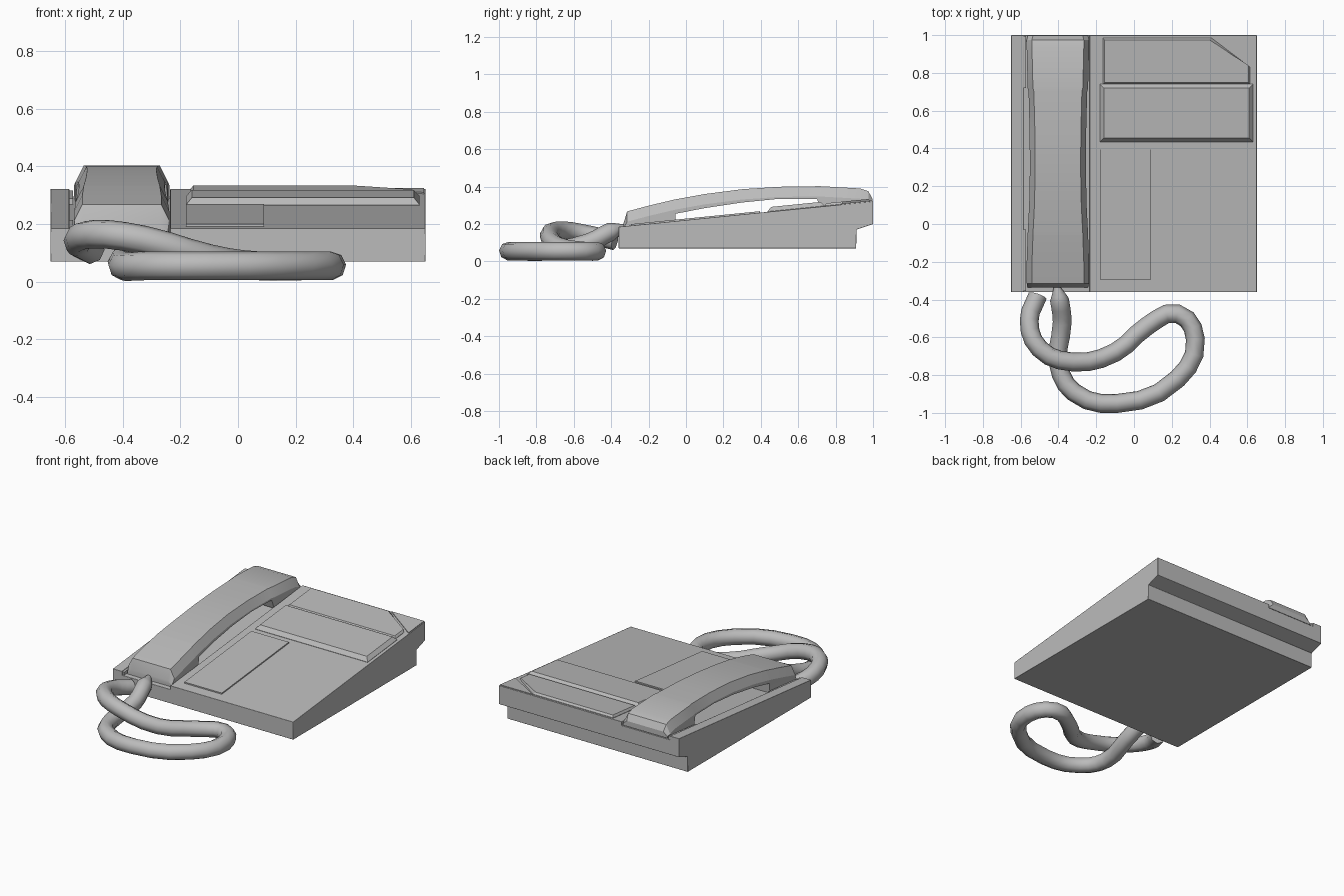
import bpy, bmesh, math
from mathutils import Vector

if "Cube" in bpy.data.objects:
    bpy.data.objects.remove(bpy.data.objects["Cube"], do_unlink=True)

# Single plastic colour
grey = bpy.data.materials.new("grey plastic")
grey.use_nodes = True
colour = (0.5, 0.5, 0.5, 1)
grey.diffuse_color = colour
grey.node_tree.nodes["Principled BSDF"].inputs["Base Color"].default_value = colour


def deck(y):
    """Height of the sloping top of the housing."""
    return 0.185 + 0.1 * (y + 0.36)


def loft(name, rings):
    """Skin a row of matching closed rings and cap both ends."""
    bm = bmesh.new()
    rows = [[bm.verts.new(p) for p in ring] for ring in rings]
    n = len(rows[0])
    for a, b in zip(rows, rows[1:]):
        for i in range(n):
            j = (i + 1) % n
            bm.faces.new((a[i], a[j], b[j], b[i]))
    bm.faces.new(rows[0])
    bm.faces.new(rows[-1])
    bmesh.ops.recalc_face_normals(bm, faces=bm.faces)
    mesh = bpy.data.meshes.new(name)
    bm.to_mesh(mesh)
    bm.free()
    mesh.materials.append(grey)
    obj = bpy.data.objects.new(name, mesh)
    bpy.context.collection.objects.link(obj)
    return obj


def smooth(obj, degrees):
    bpy.ops.object.select_all(action="DESELECT")
    obj.select_set(True)
    bpy.context.view_layer.objects.active = obj
    bpy.ops.object.shade_smooth_by_angle(angle=math.radians(degrees))


def bevel(obj, width, segments):
    mod = obj.modifiers.new("soft edges", "BEVEL")
    mod.width, mod.segments = width, segments
    mod.limit_method = "ANGLE"
    mod.angle_limit = math.radians(40)


def slab(name, outline, height, inset=0.0):
    """Raised plate lying on the sloping deck, with optional sloped sides."""
    centre = sum((Vector(p) for p in outline), Vector((0, 0))) / len(outline)
    low = [(x, y, deck(y) - 0.005) for x, y in outline]
    rim = [(x, y, deck(y) + 0.002) for x, y in outline]
    top = []
    for x, y in outline:
        x -= math.copysign(inset, x - centre.x)
        y -= math.copysign(inset, y - centre.y)
        top.append((x, y, deck(y) + height))
    return loft(name, [low, rim, top])


def rect(x0, x1, y0, y1):
    return [(x0, y0), (x1, y0), (x1, y1), (x0, y1)]


# Wedge housing with the handset channel and the undercut back
LEFT, RIGHT, DEPTH = -0.585, -0.235, 0.025
rings = []
for y, zb in ((-0.36, 0.07), (0.91, 0.07), (0.911, 0.17), (1.0, 0.2)):
    z = deck(y)
    section = [(-0.65, zb), (-0.65, z), (LEFT, z), (LEFT, z - DEPTH),
               (RIGHT, z - DEPTH), (RIGHT, z), (0.65, z), (0.65, zb)]
    rings.append([(x, y, h) for x, h in section])
housing = loft("housing", rings)
bevel(housing, 0.01, 2)
smooth(housing, 30)

# Cradle cheeks at both ends of the channel
for end, y0, y1 in (("front", -0.355, -0.03), ("rear", 0.72, 0.995)):
    for side, x0, x1 in (("right", LEFT - 0.005, -0.572), ("left", -0.236, RIGHT + 0.005)):
        cheek = [[(x, y, deck(y) - drop) for x, y in rect(x0, x1, y0, y1)]
                 for drop in (DEPTH + 0.002, 0.004)]
        loft(f"{end}_{side}_cradle_cheek", cheek)

# Plates on the deck
slab("button_plate", rect(-0.18, 0.09, -0.295, 0.395), 0.008)
slab("display_block", rect(-0.18, 0.63, 0.435, 0.74), 0.025, 0.02)
slab("rear_plate", [(-0.165, 0.74), (0.615, 0.74), (0.615, 0.83), (0.41, 0.985), (-0.165, 0.985)],
     0.015, 0.01)
slab("corner_plate", [(0.41, 0.995), (0.645, 0.835), (0.645, 0.995)], 0.005)

# Handset: arched, chamfered on top, with a deeper pad at each end
stations = [  # y, underside, top, half width
    (-0.335, 0.165, 0.2, 0.16), (-0.315, 0.165, 0.267, 0.165),
    (-0.2, 0.18, 0.298, 0.165), (-0.06, 0.19, 0.331, 0.16),
    (-0.055, 0.255, 0.332, 0.16), (0.1, 0.285, 0.36, 0.152),
    (0.3, 0.315, 0.386, 0.148), (0.5, 0.335, 0.399, 0.15),
    (0.7, 0.335, 0.402, 0.155), (0.72, 0.275, 0.402, 0.16),
    (0.93, 0.29, 0.39, 0.165), (0.975, 0.3, 0.375, 0.165), (0.997, 0.3, 0.335, 0.16)]
rings = []
for y, zb, zt, w in stations:
    zm = max(zb + 0.01, zt - 0.055)
    half = [(w, zb), (w, zm), (w - 0.028, zt)]
    section = half + [(-x, z) for x, z in reversed(half)]
    rings.append([(x - 0.403, y, z) for x, z in section])
smooth(loft("handset", rings), 25)

# Looping cord from the housing to the handset
path = [(-0.51, -0.38, 0.11), (-0.555, -0.51, 0.14), (-0.5, -0.66, 0.165),
        (-0.33, -0.73, 0.145), (-0.1, -0.68, 0.08), (0.07, -0.54, 0.055),
        (0.23, -0.475, 0.055), (0.325, -0.61, 0.055), (0.23, -0.82, 0.055),
        (-0.09, -0.95, 0.055), (-0.32, -0.89, 0.055), (-0.4, -0.74, 0.055),
        (-0.38, -0.52, 0.1), (-0.395, -0.4, 0.16), (-0.41, -0.33, 0.185)]
curve = bpy.data.curves.new("cord", "CURVE")
curve.dimensions = "3D"
curve.bevel_depth = 0.05
curve.bevel_resolution = 2
curve.resolution_u = 3
curve.use_fill_caps = True
spline = curve.splines.new("BEZIER")
spline.bezier_points.add(len(path) - 1)
for point, co in zip(spline.bezier_points, path):
    point.co = co
    point.handle_left_type = point.handle_right_type = "AUTO"
spline.bezier_points[-1].radius = 0.3
spline.use_smooth = True
curve.materials.append(grey)
bpy.context.collection.objects.link(bpy.data.objects.new("cord", curve))
